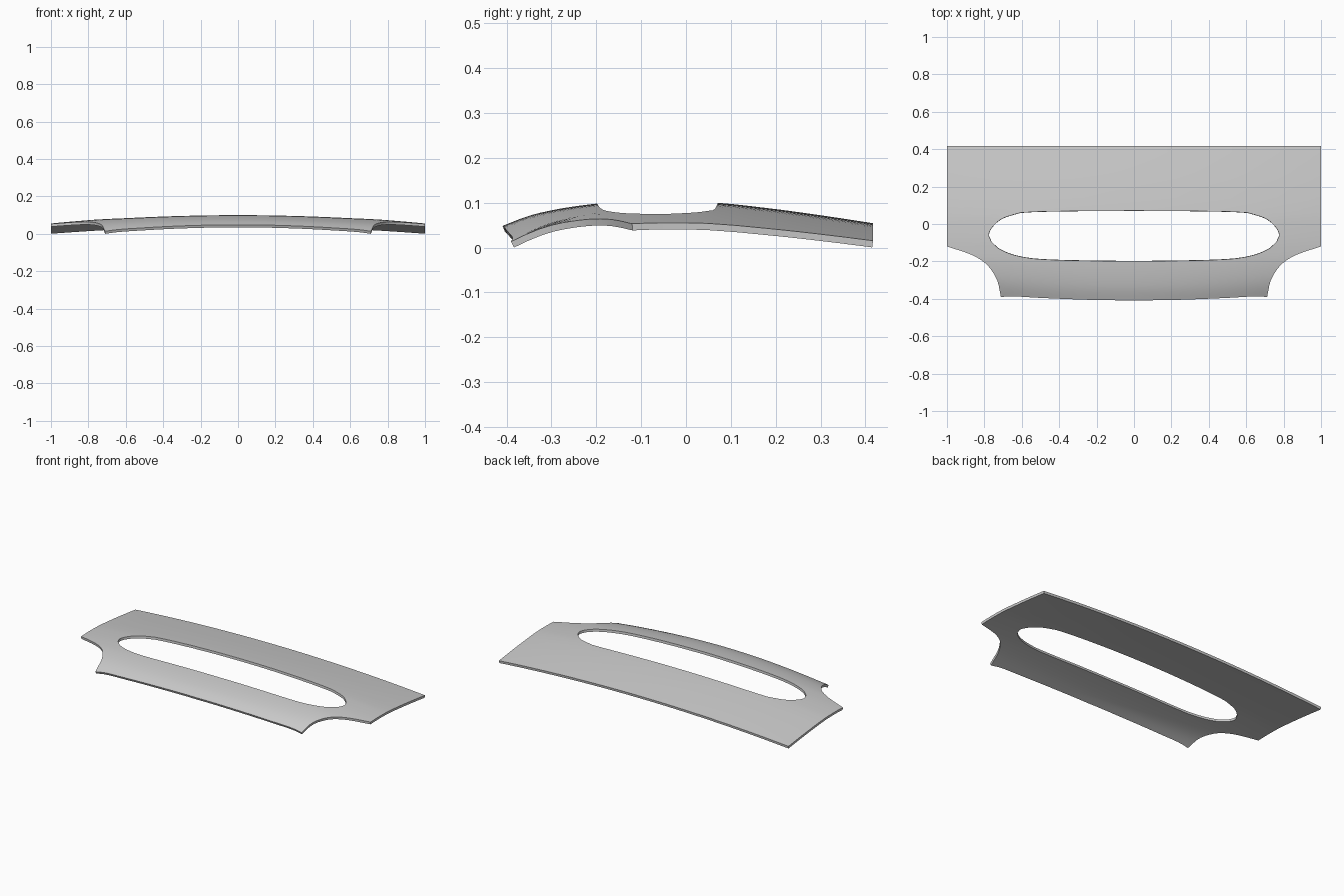
import bpy
import bmesh
from mathutils import Vector

cube = bpy.data.objects.get("Cube")
if cube:
    bpy.data.objects.remove(cube, do_unlink=True)

THICKNESS = 0.015
RINGS = 10

# Lengthwise section on the centre line (y, z)
CENTRE = [(-0.42, 0.049), (-0.35, 0.076), (-0.28, 0.092), (-0.2, 0.103), (-0.1, 0.109),
          (0, 0.109), (0.07, 0.105), (0.2, 0.091), (0.3, 0.077), (0.42, 0.059)]
# Sideways crown strength along the panel (y, drop at x = 1)
CROWN = [(-0.42, 0.09), (-0.39, 0.084), (-0.3, 0.062), (-0.2, 0.052),
         (-0.12, 0.05), (0.1, 0.047), (0.42, 0.039)]


def spline(points, t):
    """Smooth curve through the points, t from 0 to 1."""
    pts = [Vector(p) for p in points]
    pts = [2 * pts[0] - pts[1]] + pts + [2 * pts[-1] - pts[-2]]
    s = t * (len(points) - 1)
    i = min(int(s), len(points) - 2)
    u = s - i
    a, b, c, d = pts[i:i + 4]
    return 0.5 * (2 * b + (c - a) * u + (2 * a - 5 * b + 4 * c - d) * u * u
                  + (3 * b - a - 3 * c + d) * u ** 3)


def lookup(table, y):
    """Smooth table value at y."""
    y = max(table[0][0], min(table[-1][0], y))
    for i in range(len(table) - 1):
        if y <= table[i + 1][0]:
            break
    u = (y - table[i][0]) / (table[i + 1][0] - table[i][0])
    return spline(table, (i + u) / (len(table) - 1))[1]


def height(x, y):
    return lookup(CENTRE, y) - lookup(CROWN, y) * x * x


# Matching stretches of outer edge and opening edge, right half: outer, inner, steps
STRETCHES = [
    # front lip
    ([(0, -0.409), (0.25, -0.405), (0.5, -0.395), (0.64, -0.387), (0.712, -0.39)],
     [(0, -0.199), (0.2, -0.197), (0.4, -0.193), (0.53, -0.186), (0.6, -0.176)], 16),
    # scooped corner
    ([(0.712, -0.39), (0.73, -0.305), (0.767, -0.24), (0.81, -0.198), (0.88, -0.16), (1, -0.12)],
     [(0.6, -0.176), (0.66, -0.16), (0.72, -0.133), (0.762, -0.096)], 14),
    # side edge
    ([(1, -0.12), (1, 0.417)],
     [(0.762, -0.096), (0.776, -0.055), (0.752, -0.01), (0.7, 0.031), (0.61, 0.06)], 16),
    # rear edge
    ([(1, 0.417), (0, 0.417)],
     [(0.61, 0.06), (0.5, 0.066), (0.25, 0.07), (0, 0.071)], 16),
]

outer, inner = [], []
for out_pts, in_pts, steps in STRETCHES:
    for k in range(steps):
        outer.append(spline(out_pts, k / steps))
        inner.append(spline(in_pts, k / steps))
outer.append(Vector(STRETCHES[-1][0][-1]))
inner.append(Vector(STRETCHES[-1][1][-1]))

# Curved half sheet between the two edges
bm = bmesh.new()
rows = []
for r in range(RINGS + 1):
    row = []
    for o, n in zip(outer, inner):
        p = o.lerp(n, r / RINGS)
        row.append(bm.verts.new((p.x, p.y, height(p.x, p.y))))
    rows.append(row)
for r in range(RINGS):
    for i in range(len(outer) - 1):
        bm.faces.new((rows[r][i], rows[r][i + 1], rows[r + 1][i + 1], rows[r + 1][i]))
mesh = bpy.data.meshes.new("curved_panel")
bm.to_mesh(mesh)
bm.free()

panel = bpy.data.objects.new("curved_panel", mesh)
bpy.context.collection.objects.link(panel)

# Plain grey finish
grey = bpy.data.materials.new("plain_grey")
grey.use_nodes = True
colour = (0.6, 0.6, 0.6, 1)
grey.diffuse_color = colour
grey.node_tree.nodes["Principled BSDF"].inputs["Base Color"].default_value = colour
mesh.materials.append(grey)

# Mirror the half, then give the sheet its thickness downwards
mirror = panel.modifiers.new("mirror", "MIRROR")
mirror.use_clip = True
solid = panel.modifiers.new("thickness", "SOLIDIFY")
solid.thickness = THICKNESS
solid.offset = -1

bpy.ops.object.select_all(action="DESELECT")
panel.select_set(True)
bpy.context.view_layer.objects.active = panel
bpy.ops.object.modifier_apply(modifier="mirror")
bpy.ops.object.modifier_apply(modifier="thickness")

# Rest the lowest point on the ground
low = min(v.co.z for v in panel.data.vertices)
for v in panel.data.vertices:
    v.co.z -= low
bpy.ops.object.shade_smooth_by_angle(angle=0.6)
